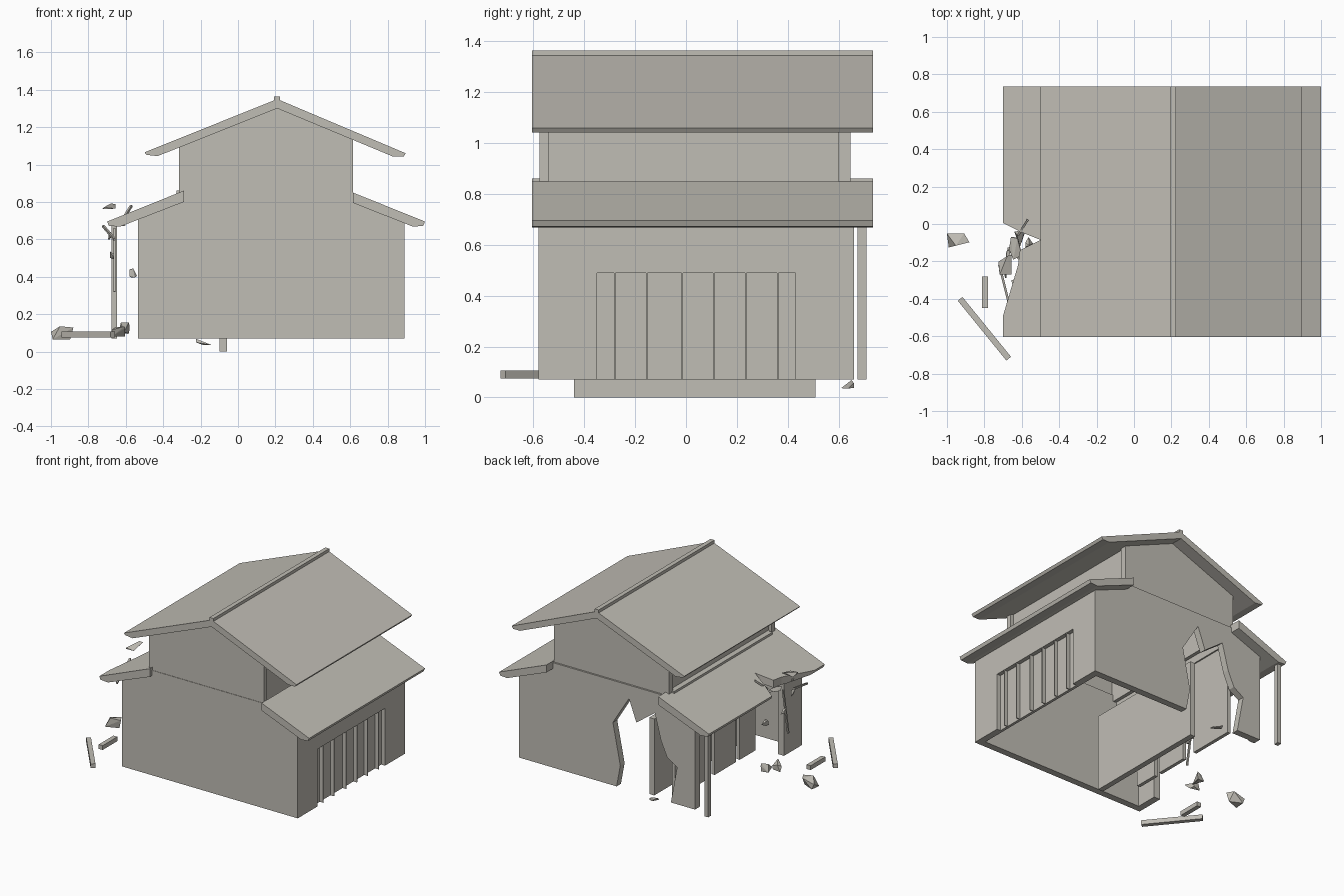
import bpy, bmesh, math, random
from mathutils import Vector, Matrix

random.seed(4)
old = bpy.data.objects.get("Cube")
if old:
    bpy.data.objects.remove(old)

plaster = bpy.data.materials.new("warm_grey")
plaster.use_nodes = True
colour = (0.53, 0.51, 0.46, 1)
plaster.diffuse_color = colour
plaster.node_tree.nodes["Principled BSDF"].inputs["Base Color"].default_value = colour


def finish(name, bm):
    bmesh.ops.recalc_face_normals(bm, faces=bm.faces)
    mesh = bpy.data.meshes.new(name)
    bm.to_mesh(mesh)
    bm.free()
    mesh.materials.append(plaster)
    obj = bpy.data.objects.new(name, mesh)
    bpy.context.collection.objects.link(obj)
    return obj


def extrude(name, points, offset):
    """Extrude a closed 3D outline by an offset."""
    bm = bmesh.new()
    face = bm.faces.new([bm.verts.new(p) for p in points])
    new = bmesh.ops.extrude_face_region(bm, geom=[face], use_keep_orig=True)
    verts = [v for v in new["geom"] if isinstance(v, bmesh.types.BMVert)]
    bmesh.ops.translate(bm, verts=verts, vec=offset)
    return finish(name, bm)


def prism(name, profile, y0, y1):
    """Front profile (x, z) running from y0 to y1."""
    return extrude(name, [(x, y0, z) for x, z in profile], (0, y1 - y0, 0))


def box(name, x0, x1, y0, y1, z0, z1):
    return prism(name, [(x0, z0), (x1, z0), (x1, z1), (x0, z1)], y0, y1)


def beam(name, a, b, width):
    """Square timber between two points."""
    a, b = Vector(a), Vector(b)
    bm = bmesh.new()
    turn = (b - a).to_track_quat('Z', 'Y').to_matrix().to_4x4()
    size = Matrix.Diagonal((width, width, (b - a).length, 1))
    bmesh.ops.create_cube(bm, size=1, matrix=Matrix.Translation((a + b) / 2) @ turn @ size)
    return finish(name, bm)


def rubble(name, centre, size):
    """Irregular angular chunk."""
    bm = bmesh.new()
    for _ in range(8):
        p = Vector([random.uniform(-1, 1) for _ in range(3)])
        p /= max(abs(c) for c in p)
        bm.verts.new([c + q * s / 2 for c, q, s in zip(centre, p, size)])
    hull = bmesh.ops.convex_hull(bm, input=bm.verts)
    bmesh.ops.delete(bm, geom=hull["geom_interior"], context='VERTS')
    return finish(name, bm)


FRONT, BACK, EAST, WEST, BASE = -0.58, 0.66, 0.89, -0.535, 0.07
EAVE_FRONT, EAVE_BACK = -0.605, 0.735
T = 0.05

# Lower gable walls, the back one broken through
top = [(EAST, BASE), (EAST, 0.70), (0.615, 0.80), (0.615, 0.838),
       (-0.315, 0.838), (-0.315, 0.79), (WEST, 0.71), (WEST, BASE)]
prism("front_wall", top, FRONT, FRONT + T)
hole = [(-0.34, BASE), (-0.39, 0.34), (-0.31, 0.39), (-0.26, 0.50), (-0.21, 0.69),
        (-0.06, 0.58), (0.0, 0.74), (0.13, 0.53), (0.07, 0.23), (0.10, BASE)]
prism("broken_back_wall", top + hole, BACK - T, BACK)

# East wall with a recessed opening divided by thin fins
W0, W1, SILL_TOP = -0.35, 0.43, 0.49
outline = [(FRONT + T, BASE), (W0, BASE), (W0, SILL_TOP), (W1, SILL_TOP),
           (W1, BASE), (BACK - T, BASE), (BACK - T, 0.70), (FRONT + T, 0.70)]
extrude("east_wall", [(EAST, y, z) for y, z in outline], (-T, 0, 0))
box("window_panel", EAST - T, EAST - 0.03, W0, W1, BASE, SILL_TOP)
for y in (-0.28, -0.155, -0.015, 0.11, 0.235, 0.36):
    box("window_fin", EAST - 0.03, EAST - 0.002, y - 0.003, y + 0.003, BASE, SILL_TOP)

# West veranda: corner returns, post and recessed panels
box("west_front_return", WEST, WEST + T, FRONT + T, -0.37, BASE, 0.72)
box("west_back_return", WEST, WEST + T, 0.60, BACK - T, BASE, 0.72)
box("veranda_post", -0.677, -0.647, 0.675, 0.71, BASE, 0.685)
for y0, y1 in ((-0.33, -0.15), (-0.105, 0.14), (0.25, 0.60)):
    box("veranda_panel", -0.33, -0.305, y0, y1, BASE, 0.80)
box("veranda_lintel", -0.33, -0.295, FRONT + T, BACK - T, 0.74, 0.86)

# Inner partition reaching the ground
box("inner_partition", -0.10, -0.06, -0.44, 0.51, 0, 0.56)

# Upper storey: gables with slightly recessed side walls
gable = [(0.615, 0.838), (0.615, 1.14), (0.21, 1.31), (-0.315, 1.10), (-0.315, 0.838)]
prism("upper_front_gable", gable, FRONT + 0.003, -0.54)
prism("upper_back_gable", gable, 0.60, 0.647)
box("upper_east_wall", 0.565, 0.59, -0.54, 0.60, 0.79, 1.14)
box("upper_west_wall", -0.29, -0.265, -0.54, 0.60, 0.79, 1.10)

# Roofs
prism("upper_roof", [(0.21, 1.35), (0.897, 1.06), (0.885, 1.042), (0.83, 1.042), (0.21, 1.30),
                     (-0.43, 1.045), (-0.49, 1.052), (-0.5, 1.065)], EAVE_FRONT, EAVE_BACK)
box("roof_ridge", 0.193, 0.225, EAVE_FRONT, EAVE_BACK, 1.33, 1.365)
prism("east_lower_roof", [(0.615, 0.85), (1.0, 0.695), (0.99, 0.672), (0.935, 0.668),
                          (0.615, 0.795)], EAVE_FRONT, EAVE_BACK)
west_roof = prism("west_lower_roof", [(-0.29, 0.86), (-0.7, 0.695), (-0.69, 0.672),
                                      (-0.63, 0.668), (-0.29, 0.80)], EAVE_FRONT, EAVE_BACK)

# Jagged bite out of the west roof
bite = [(-0.75, 0.01), (-0.70, 0.005), (-0.60, -0.045), (-0.50, -0.085),
        (-0.61, -0.14), (-0.62, -0.22), (-0.70, -0.49), (-0.75, -0.5)]
cutter = extrude("roof_bite_cutter", [(x, y, 0.5) for x, y in bite], (0, 0, 0.5))
cutter.hide_render = True
cutter.hide_viewport = True
cutter.display_type = 'WIRE'
cut = west_roof.modifiers.new("bite", 'BOOLEAN')
cut.operation, cut.object, cut.solver = 'DIFFERENCE', cutter, 'EXACT'

# Splintered roof pieces around the bite
for centre, size in (((-0.69, -0.21, 0.775), (0.07, 0.12, 0.035)),
                     ((-0.69, -0.25, 0.62), (0.02, 0.08, 0.04)),
                     ((-0.67, -0.17, 0.52), (0.03, 0.06, 0.05)),
                     ((-0.64, -0.13, 0.68), (0.08, 0.12, 0.02)),
                     ((-0.56, -0.10, 0.42), (0.04, 0.06, 0.05))):
    rubble("roof_splinter", centre, size)
for a, b in (((-0.72, -0.22, 0.67), (-0.66, -0.46, 0.60)),
             ((-0.66, -0.18, 0.66), (-0.66, -0.24, 0.32)),
             ((-0.62, -0.06, 0.70), (-0.57, 0.02, 0.78)),
             ((-0.65, -0.30, 0.68), (-0.62, -0.40, 0.70))):
    beam("broken_lath", a, b, 0.012)

# Fallen timbers and rubble on the ground
beam("fallen_long_beam", (-0.93, -0.40, 0.09), (-0.67, -0.72, 0.09), 0.032)
beam("fallen_short_beam", (-0.797, -0.28, 0.09), (-0.797, -0.45, 0.09), 0.032)
for centre, size in (((-0.94, -0.09, 0.10), (0.12, 0.08, 0.07)),
                     ((-0.61, -0.08, 0.125), (0.06, 0.09, 0.06)),
                     ((-0.64, -0.16, 0.11), (0.07, 0.08, 0.06)),
                     ((-0.185, 0.63, 0.055), (0.08, 0.06, 0.04))):
    rubble("rubble_chunk", centre, size)
